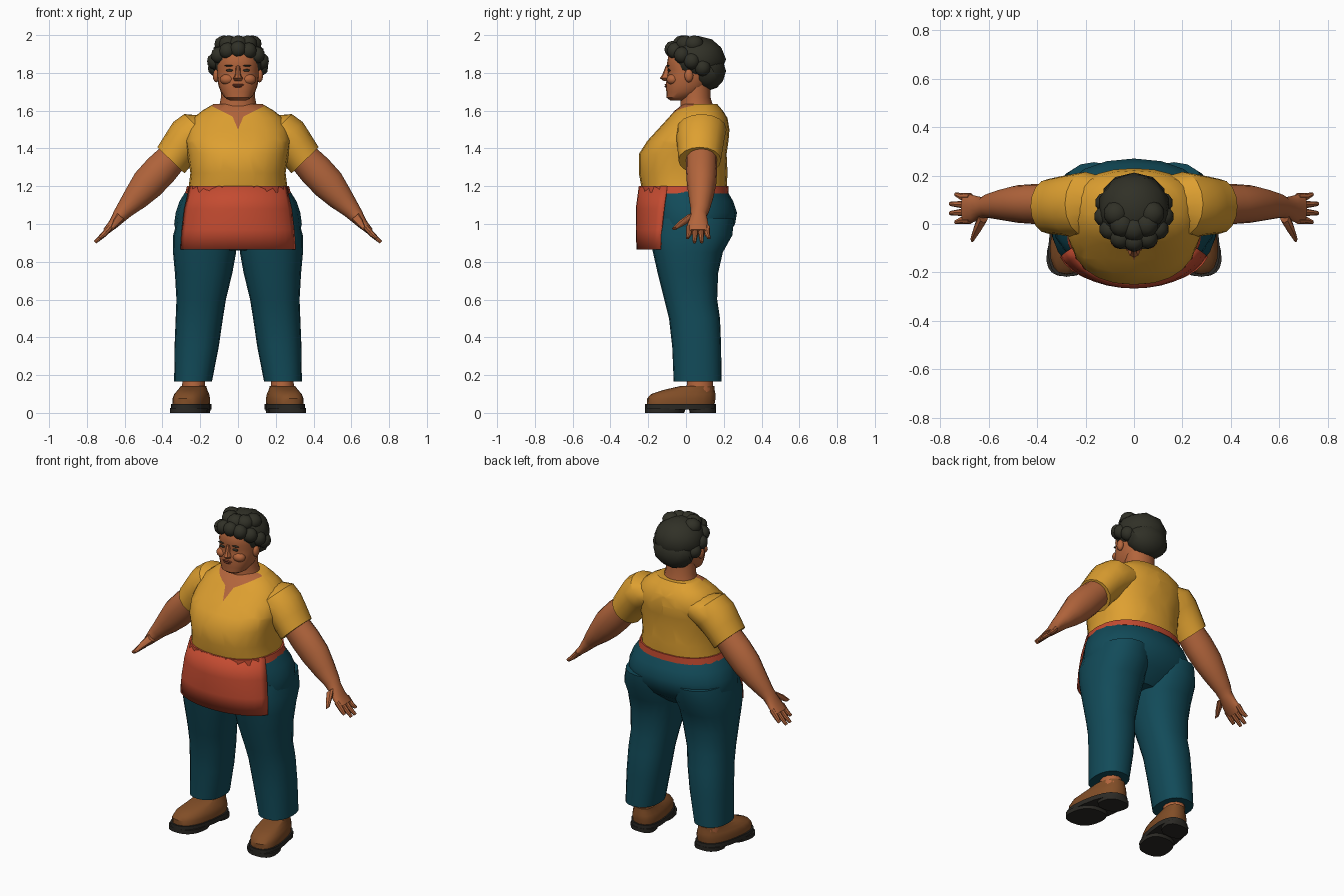
import bpy, bmesh
from math import sin, cos, pi, radians, copysign
from mathutils import Vector

if "Cube" in bpy.data.objects:
    bpy.data.objects.remove(bpy.data.objects["Cube"])


def material(name, *rgb):
    m = bpy.data.materials.new(name)
    m.use_nodes = True
    m.diffuse_color = (*rgb, 1)
    m.node_tree.nodes["Principled BSDF"].inputs["Base Color"].default_value = (*rgb, 1)
    return m


skin = material("skin brown", .45, .13, .045)
yellow = material("shirt yellow", .73, .35, .03)
red = material("apron red", .55, .07, .03)
teal = material("trouser teal", .006, .07, .10)
black = material("hair black", .03, .03, .02)
leather = material("shoe brown", .22, .075, .02)
rubber = material("sole dark", .024, .022, .018)
lip = material("lip brown", .2, .045, .022)


def finish(bm, name, *mats, angle=35):
    bmesh.ops.recalc_face_normals(bm, faces=bm.faces)
    me = bpy.data.meshes.new(name)
    bm.to_mesh(me)
    bm.free()
    ob = bpy.data.objects.new(name, me)
    bpy.context.collection.objects.link(ob)
    for m in mats:
        me.materials.append(m)
    bpy.ops.object.select_all(action='DESELECT')
    ob.select_set(True)
    bpy.context.view_layer.objects.active = ob
    bpy.ops.object.shade_smooth_by_angle(angle=radians(angle))
    return ob


def loft(bm, rows, sides=20, tilt=0, power=2.0, side=1, skew=0):
    """Skin rings of (x, z, half width, y front, y back), tilted about y."""
    rings = []
    for x, z, w, front, back in rows:
        ring = []
        for i in range(sides):
            a = 2 * pi * i / sides
            u = copysign(abs(cos(a)) ** (2 / power), cos(a)) * w
            v = copysign(abs(sin(a)) ** (2 / power), sin(a))
            y = (front + back) / 2 + v * (back - front) / 2
            px = x + u * cos(radians(tilt)) - y * skew
            ring.append(bm.verts.new((px * side, y, z + u * sin(radians(tilt)))))
        rings.append(ring)
    for lo, hi in zip(rings, rings[1:]):
        for i in range(sides):
            j = (i + 1) % sides
            bm.faces.new((lo[i], lo[j], hi[j], hi[i]))
    bm.faces.new(rings[0])
    bm.faces.new(rings[-1])


def tube(name, mat, rows, angle=35, **kw):
    bm = bmesh.new()
    loft(bm, rows, **kw)
    return finish(bm, name, mat, angle=angle)


def blobs(name, mat, items, detail=2, angle=35):
    """One object of scaled spheres given as (centre, radii)."""
    bm = bmesh.new()
    for c, r in items:
        new = bmesh.ops.create_icosphere(bm, subdivisions=detail, radius=1)["verts"]
        for v in new:
            v.co = Vector(c) + Vector([p * q for p, q in zip(v.co, r)])
    return finish(bm, name, mat, angle=angle)


# Shirt body, with the open neckline cut in as skin
bm = bmesh.new()
loft(bm, [(0, 1.19, .262, -.235, .215), (0, 1.27, .252, -.25, .22),
          (0, 1.37, .268, -.25, .215), (0, 1.44, .28, -.205, .225),
          (0, 1.50, .27, -.15, .23), (0, 1.56, .24, -.095, .22),
          (0, 1.60, .19, -.06, .195), (0, 1.635, .13, -.015, .165)], sides=24, power=2.3)
cuts = [((0, 0, 1.555), (s * -.5, 0, 1)) for s in (1, -1)]
cuts += [((0, 0, 1.5), (s * -2.4, 0, 1)) for s in (1, -1)]
cuts.append(((0, .04, 0), (0, 1, 0)))
for co, no in cuts:
    bmesh.ops.bisect_plane(bm, geom=bm.verts[:] + bm.edges[:] + bm.faces[:],
                           plane_co=co, plane_no=no)
for f in bm.faces:
    c = f.calc_center_median()
    x = abs(c.x)
    if c.y < .04 and (c.z > 1.555 + .5 * x or c.z > 1.5 + 2.4 * x):
        f.material_index = 1
finish(bm, "shirt_body", yellow, skin)

# Hips, waistband and apron panel
tube("trouser_hips", teal, [
    (0, .86, .15, -.12, .13), (0, .93, .32, -.19, .215), (0, 1.0, .338, -.21, .26),
    (0, 1.06, .33, -.22, .27), (0, 1.12, .31, -.225, .25), (0, 1.18, .272, -.23, .215)], power=2.2)
tube("apron_waistband", red, [
    (0, 1.162, .28, -.247, .226), (0, 1.2, .27, -.247, .224)], sides=24, power=2.3)
bm = bmesh.new()
cols, grid = 14, []
for z, w, front, back in [(.865, .305, -.262, -.137), (.97, .298, -.266, -.13),
                          (1.08, .285, -.266, -.118), (1.2, .258, -.25, -.1)]:
    row = []
    for i in range(cols + 1):
        t = radians(75) * (2 * i / cols - 1)
        bend = (1 - cos(t)) / (1 - cos(radians(75)))
        row.append(bm.verts.new((w * sin(t) / sin(radians(75)), front + (back - front) * bend, z)))
    grid.append(row)
for lo, hi in zip(grid, grid[1:]):
    for i in range(cols):
        bm.faces.new((lo[i], lo[i + 1], hi[i + 1], hi[i]))
panel = finish(bm, "apron_panel", red)
panel.modifiers.new("thickness", 'SOLIDIFY').thickness = .008

# Neck and head
tube("neck", skin, [(0, 1.56, .12, -.04, .16), (0, 1.62, .1, -.03, .145),
                    (0, 1.67, .09, -.03, .13), (0, 1.75, .09, -.03, .13)], sides=16)
tube("head", skin, [
    (0, 1.655, .045, -.085, 0), (0, 1.67, .072, -.104, .04), (0, 1.70, .092, -.104, .09),
    (0, 1.735, .104, -.108, .12), (0, 1.78, .111, -.1, .14), (0, 1.815, .112, -.095, .15),
    (0, 1.84, .112, -.102, .15), (0, 1.90, .106, -.092, .15), (0, 1.96, .07, -.05, .12)], power=2.3)
tube("nose", skin, [(0, 1.838, .011, -.107, -.08), (0, 1.79, .015, -.126, -.08),
                    (0, 1.772, .026, -.138, -.08), (0, 1.757, .018, -.118, -.08)], sides=8)
blobs("lips", lip, [((0, -.105, 1.737), (.034, .009, .005)),
                    ((0, -.106, 1.727), (.025, .009, .004))])
for s, label in ((1, "left"), (-1, "right")):
    blobs(label + "_eye", black, [((s * .045, -.09, 1.813), (.019, .009, .007))])
    blobs(label + "_brow", black, [((s * .048, -.095, 1.838), (.024, .009, .004))])
    blobs(label + "_cheek", skin, [((s * .055, -.07, 1.765), (.042, .034, .03))])
    blobs(label + "_ear", skin, [((s * .115, .015, 1.785), (.018, .024, .036))])

# Hair: crown and nape masses, ringed by curls
hair = [((0, .062, 1.872), (.15, .15, .124)), ((0, .115, 1.81), (.132, .097, .105))]
for i in range(-4, 5):
    a = radians(27) * i
    hair.append(((.123 * sin(a), .05 - .122 * cos(a), 1.925 - .075 * (1 - cos(a))),
                 (.044, .043, .045)))
for i in range(-2, 3):
    a = radians(42) * i
    hair.append(((.075 * sin(a), .05 - .07 * cos(a), 1.953), (.052, .052, .046)))
blobs("curly_hair", black, hair, angle=25)

for s, label in ((1, "left"), (-1, "right")):
    # Sleeve and arm
    tube(label + "_sleeve", yellow, [
        (.11, 1.51, .09, .0, .19), (.20, 1.5, .118, -.05, .215), (.26, 1.46, .115, -.052, .205),
        (.31, 1.4, .105, -.045, .195), (.355, 1.337, .1, -.04, .185)],
        tilt=44, side=s, sides=16)
    tube(label + "_arm", skin, [
        (.33, 1.37, .08, 0, .165), (.41, 1.285, .09, 0, .165), (.48, 1.21, .088, .005, .16),
        (.54, 1.14, .07, .015, .145), (.6, 1.075, .048, .025, .125), (.625, 1.045, .04, .025, .11),
        (.66, 1.0, .027, .008, .118), (.7, .96, .018, .0, .128)],
        tilt=42, side=s, sides=16)
    # Fingers fan out from the palm, thumb in front
    bm = bmesh.new()
    for y0, y1, x1 in ((.016, .008, .735), (.048, .045, .757), (.08, .083, .757), (.112, .122, .735)):
        loft(bm, [(.675, .985, .016, y0 - .016, y0 + .016), (.71, .945, .015, y0 - .015, y0 + .015),
                  (x1, 1.66 - x1, .009, y1 - .009, y1 + .009)], sides=8, tilt=42, side=s)
    loft(bm, [(.62, 1.04, .026, .005, .06), (.645, 1.01, .02, -.04, .01),
              (.667, .975, .01, -.075, -.048)], sides=8, tilt=42, side=s)
    finish(bm, label + "_fingers", skin)
    # Trouser leg and ankle
    tube(label + "_trouser_leg", teal, [
        (.238, .165, .1, -.065, .188), (.219, .35, .117, -.073, .186), (.205, .5, .125, -.09, .18),
        (.195, .6, .131, -.115, .165), (.182, .74, .152, -.15, .17), (.177, .85, .167, -.175, .195),
        (.173, .94, .17, -.195, .245), (.165, 1.03, .155, -.18, .255)],
        side=s, power=2.3)
    tube(label + "_ankle", skin, [(.235, .1, .062, 0, .145), (.235, .22, .058, .01, .14)],
         side=s, sides=12)
    # Shoe: upper, welt, tread and heel
    turn = dict(side=s, power=2.5, skew=.16)
    tube(label + "_shoe", leather, [
        (.243, .04, .09, -.208, .15), (.243, .075, .092, -.207, .156), (.243, .1, .085, -.185, .156),
        (.243, .12, .073, -.125, .152), (.245, .142, .064, -.03, .15)], **turn)
    bm = bmesh.new()
    loft(bm, [(.243, .018, .099, -.218, .16), (.243, .046, .099, -.218, .16)], **turn)
    loft(bm, [(.243, 0, .096, -.216, -.01), (.243, .025, .098, -.217, 0)], **turn)
    loft(bm, [(.243, 0, .08, .02, .158), (.243, .025, .082, .015, .16)], **turn)
    finish(bm, label + "_sole", rubber)
